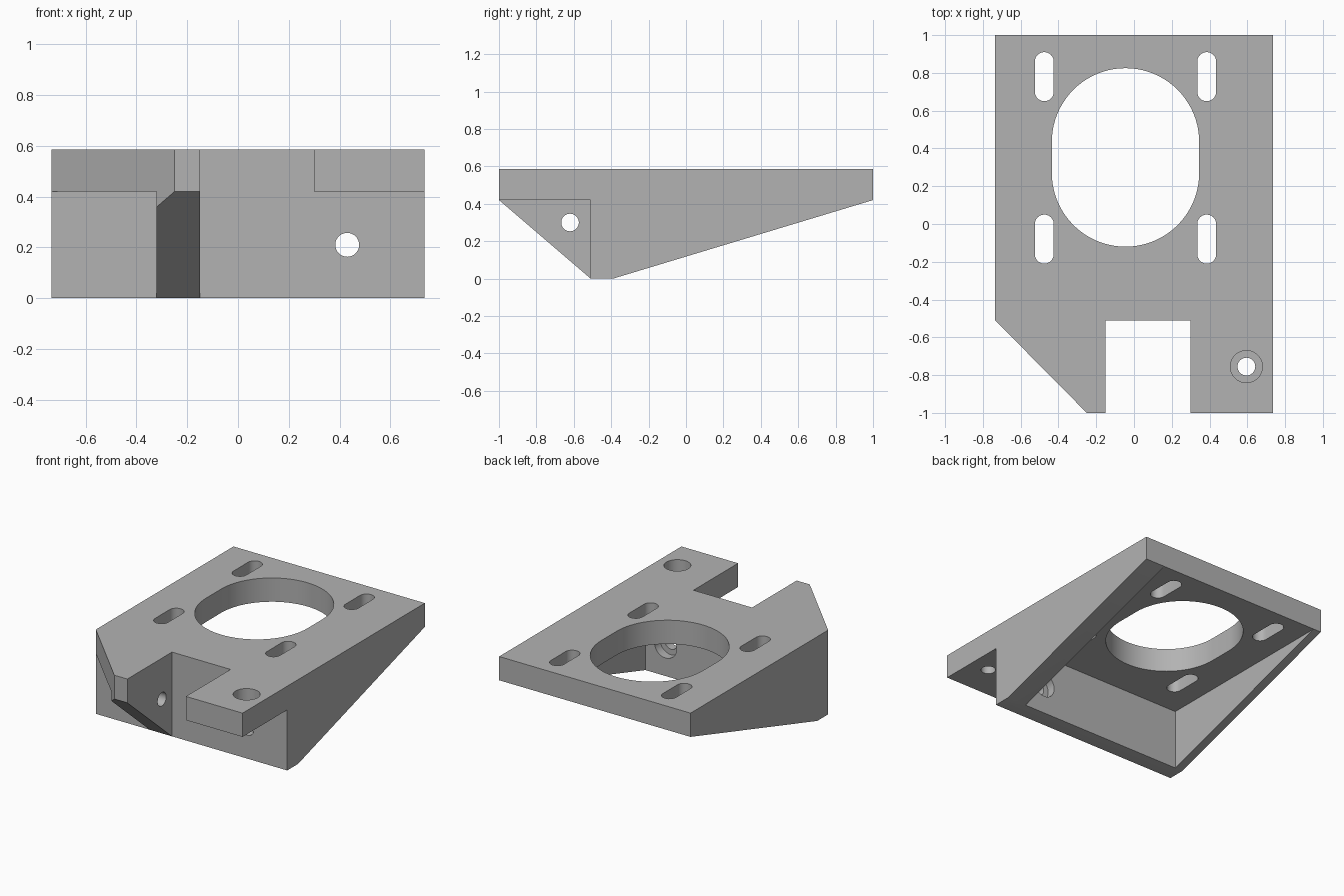
import bpy, bmesh, math
from mathutils import Matrix, Vector

if "Cube" in bpy.data.objects:
    bpy.data.objects.remove(bpy.data.objects["Cube"], do_unlink=True)

HALF_W, TOP, UNDER = 0.735, 0.585, 0.42   # half width, plate top, plate underside
WALL, INNER = -0.51, -0.39                # front and back of the upright wall
HOLE, BORE = 0.047, 0.085                 # screw hole and counterbore radii

grey = bpy.data.materials.new("plain grey")
grey.use_nodes = True
colour = (0.45, 0.45, 0.45, 1)
grey.diffuse_color = colour
grey.node_tree.nodes["Principled BSDF"].inputs["Base Color"].default_value = colour

AXES = {"x": Matrix(((0, 0, 1), (1, 0, 0), (0, 1, 0))),   # profile (y, z) along x
        "y": Matrix(((1, 0, 0), (0, 0, 1), (0, 1, 0))),   # profile (x, z) along y
        "z": Matrix.Identity(3)}                          # profile (x, y) along z


def prism(name, profile, axis, start, end):
    """Extrude a flat profile along an axis."""
    bm = bmesh.new()
    m = AXES[axis]
    face = bm.faces.new([bm.verts.new(m @ Vector((a, b, start))) for a, b in profile])
    out = bmesh.ops.extrude_face_region(bm, geom=[face])
    moved = [v for v in out["geom"] if isinstance(v, bmesh.types.BMVert)]
    bmesh.ops.translate(bm, verts=moved, vec=m @ Vector((0, 0, end - start)))
    bmesh.ops.recalc_face_normals(bm, faces=bm.faces)
    mesh = bpy.data.meshes.new(name)
    bm.to_mesh(mesh)
    bm.free()
    obj = bpy.data.objects.new(name, mesh)
    bpy.context.collection.objects.link(obj)
    return obj


def slot(a, b, r, half=0.0, n=24):
    """Circle, or a slot stretched by half along its second axis."""
    pts = []
    for side in (0, 1):
        for i in range(n + (1 if half else 0)):
            t = math.pi * (side + i / n)
            pts.append((a + r * math.cos(t), b + r * math.sin(t) + (half, -half)[side]))
    return pts


def rect(a0, a1, b0, b1):
    return [(a0, b0), (a1, b0), (a1, b1), (a0, b1)]


# Wedge-shaped body, full width
body = prism("mounting_bracket",
             [(WALL, 0), (INNER, 0), (1, UNDER), (1, TOP), (-1, TOP), (-1, UNDER)],
             "x", -HALF_W, HALF_W)
body.data.materials.append(grey)

cutters = [
    # Clear space under the front tabs, leaving one gusset
    prism("right_undercut", rect(-1.2, WALL, -0.2, UNDER), "x", -0.15, 1),
    prism("left_undercut", rect(-1.2, WALL, -0.2, UNDER), "x", -1, -0.32),
    # Notch, corner chamfer and rear pocket
    prism("notch", rect(-0.15, 0.3, -1.2, WALL), "z", -0.2, 1),
    prism("corner_chamfer", [(-0.835, -0.409), (-0.151, -1.1), (-0.835, -1.1)], "z", -0.2, 1),
    prism("pocket", rect(-0.675, 0.585, INNER, 1.2), "z", -0.2, UNDER),
    # Large motor opening
    prism("large_opening", slot(-0.045, 0.3525, 0.39, 0.0825, 40), "z", 0.2, 1),
    # Counterbored screw holes in the tab, wall and gusset
    prism("tab_hole", slot(0.595, -0.755, HOLE), "z", 0.2, 1),
    prism("tab_bore", slot(0.595, -0.755, BORE), "z", 0.5, 1),
    prism("wall_hole", slot(0.43, 0.21, HOLE), "y", -0.7, -0.2),
    prism("wall_bore", slot(0.43, 0.21, BORE), "y", -0.45, -0.2),
    prism("gusset_hole", slot(-0.62, 0.3, HOLE), "x", -0.5, 0),
    prism("gusset_bore", slot(-0.62, 0.3, BORE), "x", -0.5, -0.26),
]
# Four adjustment slots
for x in (-0.475, 0.385):
    for y in (-0.08, 0.78):
        cutters.append(prism("adjustment_slot", slot(x, y, 0.05, 0.08, 12), "z", 0.2, 1))

for cutter in cutters:
    cutter.hide_render = True
    mod = body.modifiers.new(cutter.name, "BOOLEAN")
    mod.operation = "DIFFERENCE"
    mod.solver = "EXACT"
    mod.object = cutter

# Bake the cuts and drop the cutters
bpy.context.view_layer.update()
graph = bpy.context.evaluated_depsgraph_get()
baked = bpy.data.meshes.new_from_object(body.evaluated_get(graph))
body.modifiers.clear()
body.data = baked
for cutter in cutters:
    bpy.data.objects.remove(cutter, do_unlink=True)

for obj in bpy.context.selected_objects:
    obj.select_set(False)
body.select_set(True)
bpy.context.view_layer.objects.active = body
bpy.ops.object.shade_smooth_by_angle(angle=math.radians(25))
